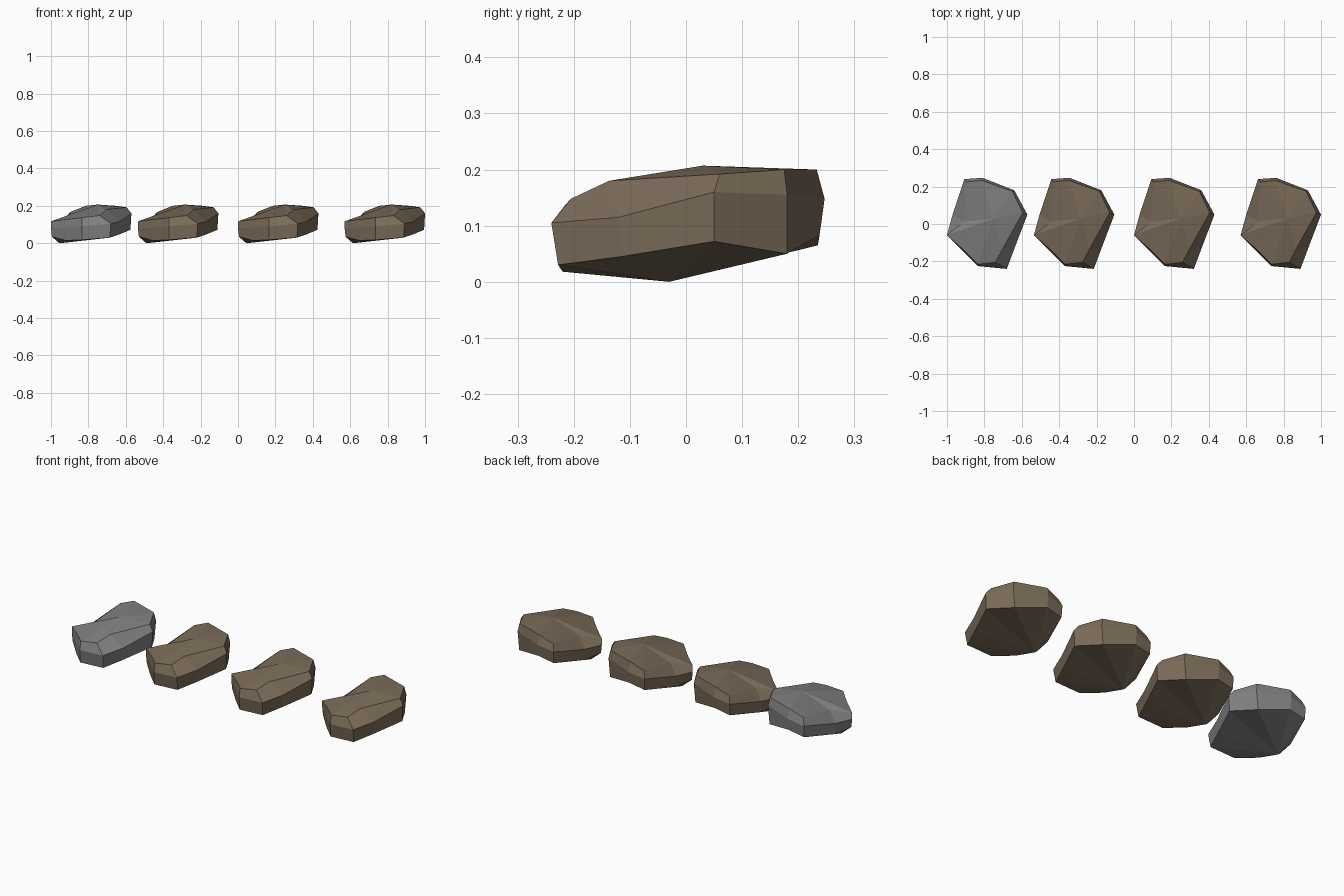
import bpy, bmesh

if "Cube" in bpy.data.objects:
    bpy.data.objects.remove(bpy.data.objects["Cube"])

# Rock cross-section rings (x from the rock's left edge, y, z), counter-running together
UPPER = [(0, -.06, .117), (.09, .013, .137), (.105, .225, .168), (.185, .233, .2),
         (.35, .175, .2), (.405, .06, .192), (.295, -.137, .18), (.26, -.205, .148),
         (.165, -.215, .137), (.08, -.13, .127)]
MIDDLE = [(0, -.06, .08), (.03, .05, .09), (.093, .24, .13), (.19, .247, .148),
          (.36, .18, .155), (.43, .05, .16), (.365, -.12, .115), (.32, -.24, .105),
          (.165, -.225, .09), (.08, -.14, .085)]
LOWER = [(.005, -.06, .035), (.03, .05, .03), (.095, .235, .065), (.19, .238, .083),
         (.35, .18, .05), (.425, .05, .072), (.36, -.115, .045), (.315, -.228, .03),
         (.165, -.22, .018), (.08, -.135, .015)]
PEAK = (.25, .03, .207)
BASE = (.045, -.03, 0)


def material(name, rgb):
    m = bpy.data.materials.new(name)
    m.diffuse_color = (*rgb, 1)
    m.use_nodes = True
    m.node_tree.nodes["Principled BSDF"].inputs["Base Color"].default_value = m.diffuse_color
    return m


def rock(name, x, mat):
    bm = bmesh.new()
    rings = [[bm.verts.new(p) for p in ring] for ring in (LOWER, MIDDLE, UPPER)]
    n = len(UPPER)
    # side bands
    for a, b in zip(rings, rings[1:]):
        for i in range(n):
            j = (i + 1) % n
            bm.faces.new((a[i], a[j], b[j], b[i]))
    # sloping top and underside
    for ring, tip in ((rings[0], BASE), (rings[2], PEAK)):
        c = bm.verts.new(tip)
        for i in range(n):
            bm.faces.new((ring[i], ring[(i + 1) % n], c))
    bmesh.ops.recalc_face_normals(bm, faces=bm.faces[:])
    mesh = bpy.data.meshes.new(name)
    bm.to_mesh(mesh)
    bm.free()
    mesh.materials.append(mat)
    ob = bpy.data.objects.new(name, mesh)
    ob.location.x = x
    bpy.context.collection.objects.link(ob)


grey = material("grey stone", (.215, .215, .215))
brown = material("brown stone", (.195, .147, .098))

# Row of identical rocks
for name, x, mat in (("grey_rock", -1, grey), ("brown_rock_left", -.535, brown),
                     ("brown_rock_middle", 0, brown), ("brown_rock_right", .57, brown)):
    rock(name, x, mat)
